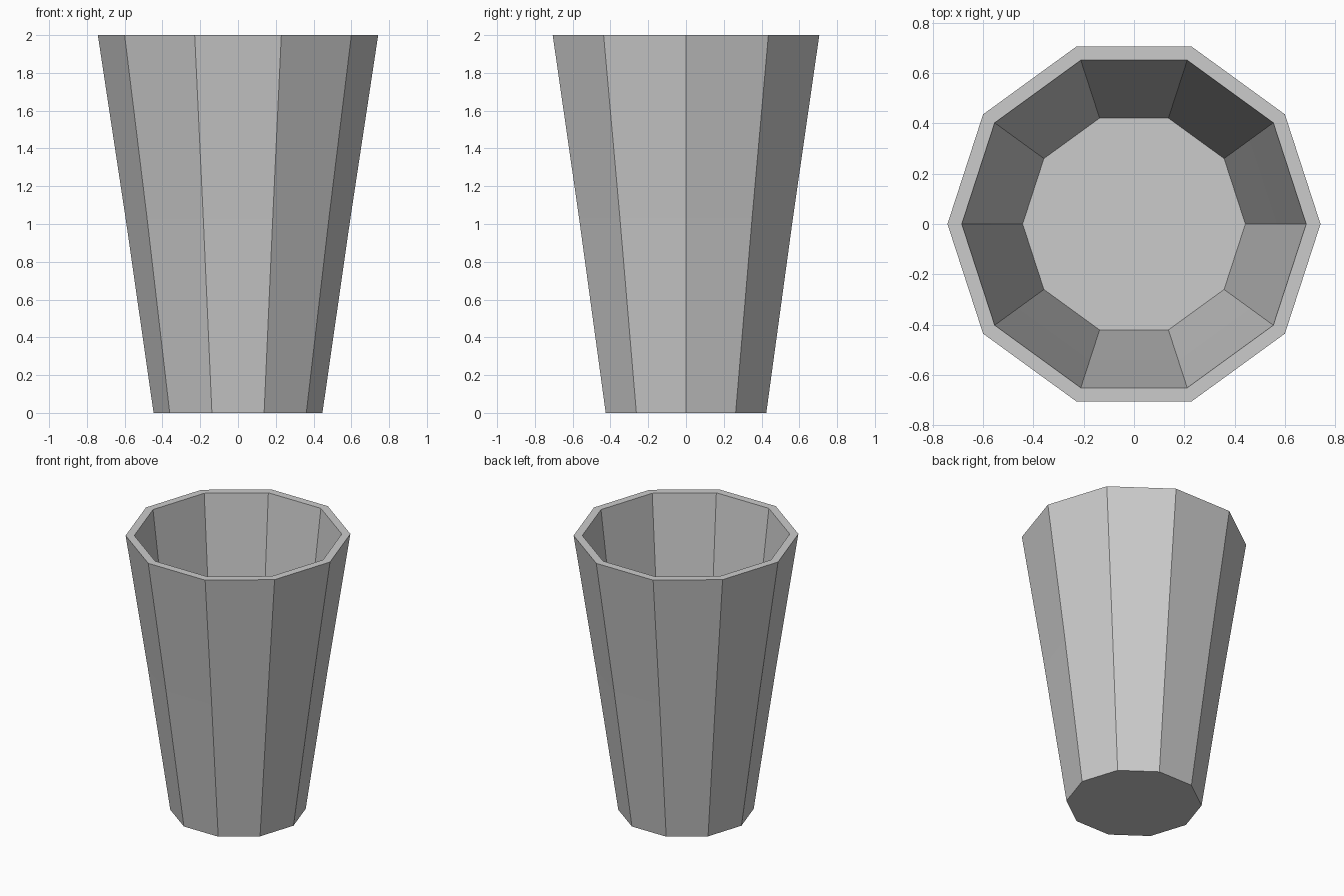
import bpy, bmesh
from math import cos, sin, tau

if "Cube" in bpy.data.objects:
    bpy.data.objects.remove(bpy.data.objects["Cube"])

SIDES = 10
# Cup section as (radius, height): outer foot, up the wall, over the rim, down to the inner floor
PROFILE = [(0.447, 0.0), (0.595, 1.03), (0.742, 2.0),
           (0.685, 2.0), (0.57, 1.05), (0.443, 0.09)]

bm = bmesh.new()
rings = [[bm.verts.new((r * cos(tau * i / SIDES), r * sin(tau * i / SIDES), z))
          for i in range(SIDES)] for r, z in PROFILE]

# Faceted walls and rim
for a, b in zip(rings, rings[1:]):
    for i in range(SIDES):
        j = (i + 1) % SIDES
        bm.faces.new((a[i], a[j], b[j], b[i]))

# Underside and inner floor
bm.faces.new(rings[0][::-1])
bm.faces.new(rings[-1])
bmesh.ops.recalc_face_normals(bm, faces=bm.faces)

mesh = bpy.data.meshes.new("cup")
bm.to_mesh(mesh)
bm.free()
cup = bpy.data.objects.new("cup", mesh)
bpy.context.collection.objects.link(cup)
